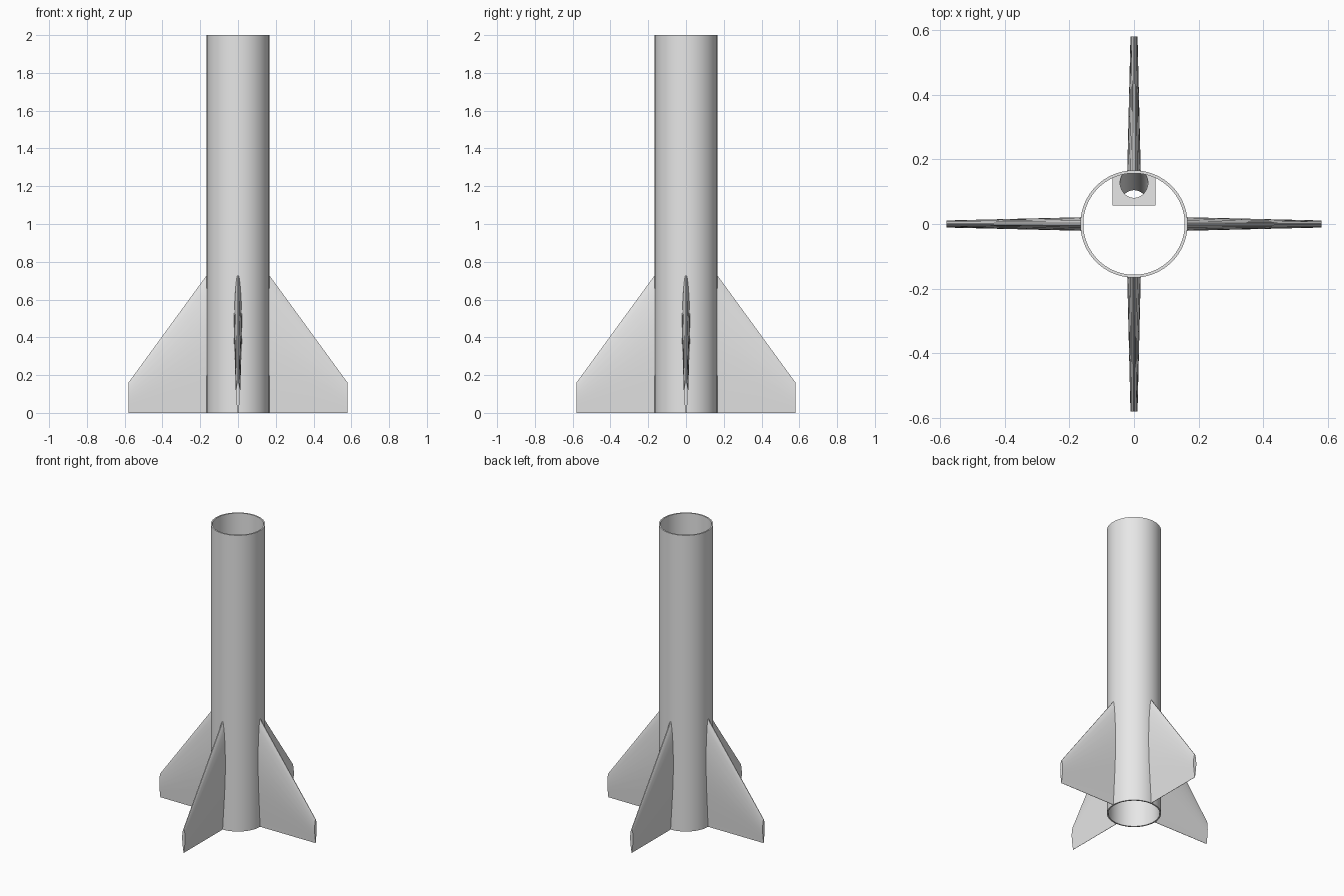
import bpy, bmesh, math
from mathutils import Matrix

cube = bpy.data.objects.get("Cube")
if cube:
    bpy.data.objects.remove(cube, do_unlink=True)

grey = bpy.data.materials.new("light_grey")
grey.use_nodes = True
grey.diffuse_color = (0.8, 0.8, 0.8, 1)
grey.node_tree.nodes["Principled BSDF"].inputs["Base Color"].default_value = (0.8, 0.8, 0.8, 1)

OUTER, INNER, HEIGHT, SIDES = 0.166, 0.157, 2.0, 96


def add_object(name, bm, smooth=True):
    bmesh.ops.recalc_face_normals(bm, faces=bm.faces)
    mesh = bpy.data.meshes.new(name)
    bm.to_mesh(mesh)
    bm.free()
    mesh.materials.append(grey)
    obj = bpy.data.objects.new(name, mesh)
    bpy.context.collection.objects.link(obj)
    if smooth:
        bpy.ops.object.select_all(action='DESELECT')
        obj.select_set(True)
        bpy.context.view_layer.objects.active = obj
        bpy.ops.object.shade_smooth_by_angle(angle=math.radians(30))
    return obj


def cylinder(radius, depth, matrix):
    bm = bmesh.new()
    bmesh.ops.create_cone(bm, cap_ends=True, segments=SIDES, radius1=radius,
                          radius2=radius, depth=depth, matrix=matrix)
    return bm


# Body tube: a rectangular wall section turned around z, open at both ends
bm = bmesh.new()
rings = []
for radius, z in ((OUTER, 0), (OUTER, HEIGHT), (INNER, HEIGHT), (INNER, 0)):
    rings.append([bm.verts.new((radius * math.cos(a), radius * math.sin(a), z))
                  for a in (math.tau * i / SIDES for i in range(SIDES))])
for k in range(4):
    a, b = rings[k], rings[(k + 1) % 4]
    for i in range(SIDES):
        j = (i + 1) % SIDES
        bm.faces.new((a[i], a[j], b[j], b[i]))
add_object("body_tube", bm)

# Fins: a symmetric airfoil lofted from root to tip
# (share of chord from trailing edge, share of half thickness)
FOIL = ((0, 0.06), (0.12, 0.3), (0.25, 0.58), (0.4, 0.84), (0.52, 0.97), (0.63, 1),
        (0.74, 0.94), (0.84, 0.78), (0.92, 0.58), (0.97, 0.38), (1, 0.16))


def make_fin(name, angle):
    bm = bmesh.new()
    loops = []
    for r, chord, half in ((0.161, 0.735, 0.021), (0.58, 0.16, 0.011)):
        outline = [(f * chord, t * half) for f, t in FOIL]
        outline += [(z, -y) for z, y in reversed(outline)]
        loops.append([bm.verts.new((r, y, z)) for z, y in outline])
    root, tip = loops
    n = len(root)
    for i in range(n):
        j = (i + 1) % n
        bm.faces.new((root[i], root[j], tip[j], tip[i]))
    bm.faces.new(root)
    bm.faces.new(tip)
    bm.transform(Matrix.Rotation(angle, 4, 'Z'))
    return add_object(name, bm)


for i, name in enumerate(("left_fin", "back_fin", "right_fin", "front_fin")):
    make_fin(name, i * math.pi / 2)

# Cord anchor: a block on the inner back wall, with a slanted hole through it
TOP, TALL, LEAN = 0.95, 0.16, math.atan(0.44)
mid = TOP - TALL / 2
bm = bmesh.new()
bmesh.ops.create_cube(bm, size=1, matrix=Matrix.Translation((0, 0.13, mid))
                      @ Matrix.Diagonal((0.132, 0.146, TALL, 1)))
anchor = add_object("cord_anchor", bm, smooth=False)

wall_fit = add_object("wall_fit", cylinder(0.16, 1, Matrix.Translation((0, 0, mid))), False)
hole = add_object("cord_hole", cylinder(0.043, 1, Matrix.Translation((0, 0.128, TOP))
                                        @ Matrix.Rotation(-LEAN, 4, 'X')), False)
bpy.ops.object.select_all(action='DESELECT')
anchor.select_set(True)
bpy.context.view_layer.objects.active = anchor
for helper, operation in ((wall_fit, 'INTERSECT'), (hole, 'DIFFERENCE')):
    helper.hide_render = True
    mod = anchor.modifiers.new(helper.name, 'BOOLEAN')
    mod.object = helper
    mod.operation = operation
    mod.solver = 'EXACT'
    bpy.ops.object.modifier_apply(modifier=mod.name)
    bpy.data.objects.remove(helper, do_unlink=True)
bpy.ops.object.shade_smooth_by_angle(angle=math.radians(30))
